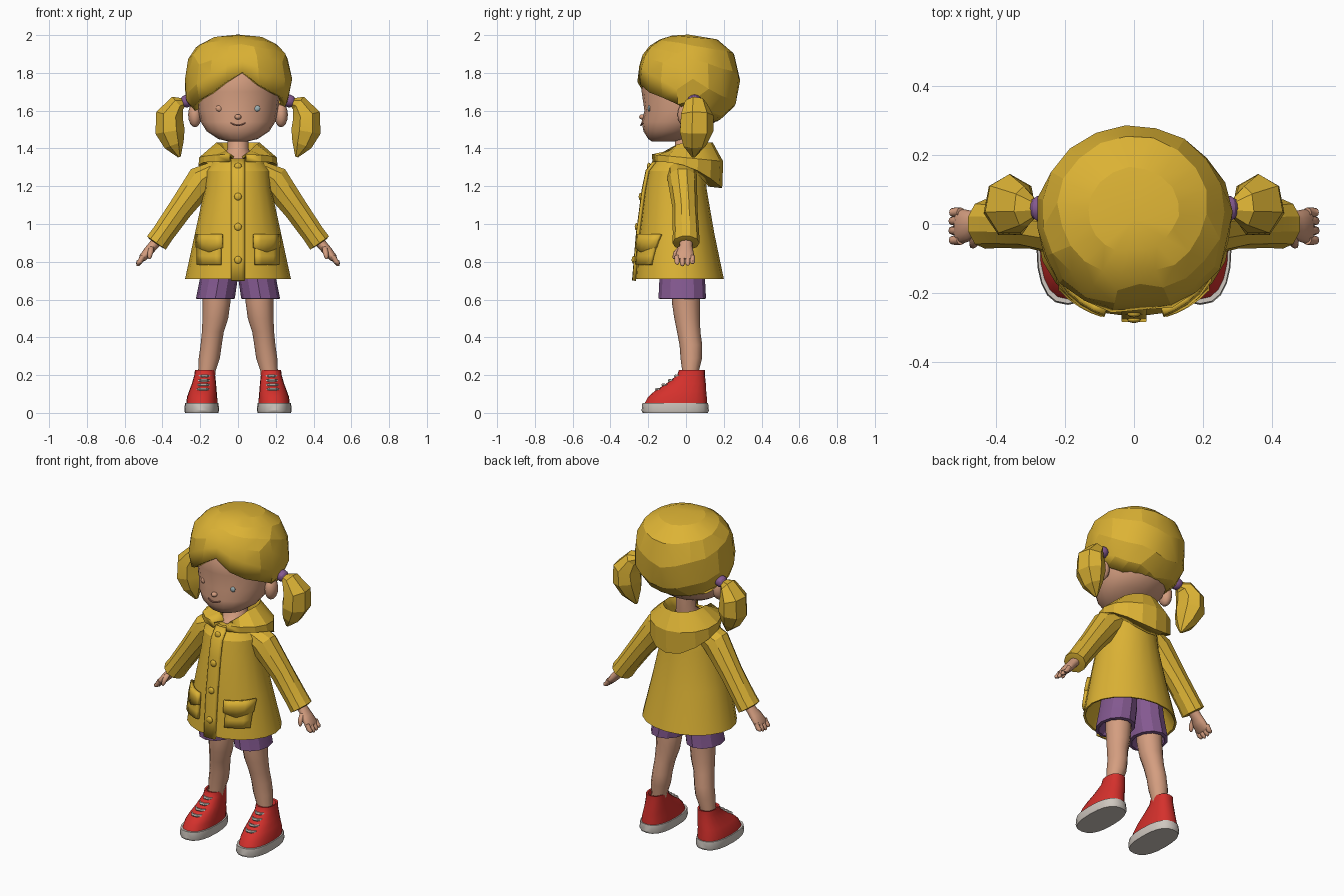
import bpy, bmesh, random
from math import sin, cos, acos, radians, pi, sqrt, copysign
from mathutils import Vector

random.seed(4)
cube = bpy.data.objects.get("Cube")
if cube:
    bpy.data.objects.remove(cube, do_unlink=True)


def material(name, r, g, b):
    m = bpy.data.materials.new(name)
    m.use_nodes = True
    m.diffuse_color = (r, g, b, 1)
    m.node_tree.nodes["Principled BSDF"].inputs["Base Color"].default_value = (r, g, b, 1)
    return m


YELLOW = material("yellow", 0.72, 0.45, 0.035)
SKIN = material("skin", 0.66, 0.34, 0.215)
PURPLE = material("purple", 0.23, 0.10, 0.28)
RED = material("red", 0.66, 0.03, 0.025)
WHITE = material("off white", 0.62, 0.57, 0.52)
LIPS = material("lips", 0.42, 0.17, 0.12)
IRIS = material("pale blue", 0.35, 0.45, 0.47)


def finish(name, bm, mat, mirror=False, angle=30, thick=0):
    bmesh.ops.recalc_face_normals(bm, faces=bm.faces)
    me = bpy.data.meshes.new(name)
    bm.to_mesh(me)
    bm.free()
    me.materials.append(mat)
    ob = bpy.data.objects.new(name, me)
    bpy.context.collection.objects.link(ob)
    if angle:
        bpy.ops.object.select_all(action='DESELECT')
        ob.select_set(True)
        bpy.context.view_layer.objects.active = ob
        bpy.ops.object.shade_smooth_by_angle(angle=radians(angle))
    if thick:
        s = ob.modifiers.new("thickness", 'SOLIDIFY')
        s.thickness, s.offset = thick, 0
    if mirror:
        ob.modifiers.new("mirror", 'MIRROR')
    return ob


def spow(v, p):
    return copysign(abs(v) ** p, v)


def tube(name, rings, mat, n=12, flat=False, power=1, **kw):
    """Loft closed rings (x, y, z, radius across, radius along y); flat keeps rings level."""
    bm = bmesh.new()
    pts = [Vector(r[:3]) for r in rings]
    loops = []
    for i, (p, r) in enumerate(zip(pts, rings)):
        d = Vector((0, 0, 1)) if flat else pts[min(i + 1, len(pts) - 1)] - pts[max(i - 1, 0)]
        v = d.cross(Vector((0, 1, 0))).normalized()
        loop = []
        for k in range(n):
            a = 2 * pi * k / n
            loop.append(bm.verts.new(p + v * r[3] * spow(sin(a), power)
                                     + Vector((0, r[4] * spow(cos(a), power), 0))))
        loops.append(loop)
    for a, b in zip(loops, loops[1:]):
        for k in range(n):
            bm.faces.new((a[k], a[(k + 1) % n], b[(k + 1) % n], b[k]))
    bm.faces.new(loops[0])
    bm.faces.new(loops[-1])
    return finish(name, bm, mat, **kw)


def sheet(name, rows, mat, wrap=False, tris=False, **kw):
    """Grid surface through rows of points."""
    bm = bmesh.new()
    g = [[bm.verts.new(p) for p in row] for row in rows]
    n = len(rows[0])
    for a, b in zip(g, g[1:]):
        for k in range(n if wrap else n - 1):
            bm.faces.new((a[k], a[(k + 1) % n], b[(k + 1) % n], b[k]))
    bmesh.ops.remove_doubles(bm, verts=bm.verts, dist=0.0005)
    if tris:
        bmesh.ops.triangulate(bm, faces=bm.faces)
    return finish(name, bm, mat, **kw)


def ball(name, loc, size, mat, **kw):
    bm = bmesh.new()
    bmesh.ops.create_uvsphere(bm, u_segments=12, v_segments=8, radius=1)
    for v in bm.verts:
        v.co = Vector([c * s + l for c, s, l in zip(v.co, size, loc)])
    return finish(name, bm, mat, angle=60, **kw)


def lerp(table, x):
    for (a, u), (b, v) in zip(table, table[1:]):
        if x <= b:
            return u + (v - u) * (x - a) / (b - a)
    return table[-1][1]


# Head and face
tube("head", [(0, -.12, 1.437, .05, .06), (0, -.10, 1.45, .105, .10), (0, -.07, 1.49, .165, .155),
              (0, -.04, 1.54, .197, .195), (0, -.02, 1.60, .212, .20), (0, 0, 1.70, .225, .235),
              (0, 0, 1.80, .22, .23), (0, 0, 1.90, .14, .15)], SKIN, n=20, flat=True, angle=60)
tube("neck", [(0, -.045, 1.32, .09, .09), (0, -.03, 1.36, .075, .08), (0, 0, 1.40, .056, .057),
              (0, 0, 1.52, .056, .057)], SKIN, flat=True, angle=60)
ball("ear", (.228, 0, 1.578), (.036, .045, .066), SKIN, mirror=True)
ball("nose", (0, -.23, 1.567), (.018, .018, .014), SKIN)
ball("right_eye", (-.1, -.195, 1.612), (.018, .008, .016), SKIN)
ball("left_eye", (.1, -.195, 1.612), (.018, .008, .016), IRIS)
tube("mouth", [(x, -.238 + 4 * x * x, 1.522 + 8 * x * x, .004, .005)
               for x in (-.04, -.02, 0, .02, .04)], LIPS, n=6)

# Hair cap: rows run from the crown to a hairline that depends on direction
hairline = [(-180, 1.53), (-120, 1.55), (-85, 1.60), (-65, 1.645), (-40, 1.68), (-20, 1.745), (0, 1.80),
            (20, 1.73), (40, 1.69), (65, 1.66), (85, 1.60), (120, 1.55), (180, 1.53)]
rows = []
ROWS, COLS = 6, 20
for i in range(ROWS + 1):
    row = []
    for k in range(COLS):
        phi = -180 + 360 * k / COLS
        low = (lerp(hairline, phi) - 1.76) / .225
        a = i / ROWS * acos(spow(max(-1, min(1, low)), 1.25))
        r, z = abs(sin(a)) ** .8, spow(cos(a), .8)
        if 0 < i < ROWS:
            r *= random.uniform(.975, 1.015)
        if phi == 0 and i > 1:
            r *= .95
        q = radians(phi + 5)
        row.append((.272 * r * sin(q), .012 - .262 * r * cos(q), 1.76 + .228 * z))
    rows.append(row)
sheet("hair", rows, YELLOW, wrap=True, tris=True, angle=14, thick=.03)

# Pigtails and their bands
tube("pigtail", [(.28, .045, 1.645, .02, .02), (.32, .05, 1.64, .045, .06), (.362, .055, 1.575, .075, .09),
                 (.36, .052, 1.49, .08, .093), (.338, .045, 1.42, .055, .065),
                 (.31, .04, 1.355, .008, .01)], YELLOW, n=7, angle=14, mirror=True)
tube("hair_band", [(.25, .045, 1.66, .026, .03), (.262, .045, 1.655, .033, .037),
                   (.28, .045, 1.647, .033, .037), (.294, .045, 1.64, .024, .028)],
     PURPLE, n=12, mirror=True)

# Coat body, with a hollow under the hem
coat = [(.71, -.035, .28, .235), (.95, -.05, .228, .20), (1.18, -.055, .178, .165),
        (1.28, -.05, .17, .15), (1.345, -.03, .125, .12)]
inner = [(0, -.035, .85, .19, .16), (0, -.035, .712, .268, .224)]
tube("coat", inner + [(0, cy, z, rx, ry) for z, cy, rx, ry in coat], YELLOW, n=20, flat=True, angle=25)


def coat_y(x, z):
    cy, rx, ry = (lerp([(c[0], c[j]) for c in coat], z) for j in (1, 2, 3))
    return cy - ry * sqrt(max(0, 1 - (x / rx) ** 2))


def patch(name, x0, x1, zs, lift, thick, point=0, **kw):
    """Plate that follows the coat front; point lowers the middle of its bottom edge."""
    rows = []
    for i, z in enumerate(zs):
        row = []
        for k in range(5):
            x = x0 + (x1 - x0) * k / 4
            zz = z - (point * (1 - abs(k - 2) / 2) if i == 0 else 0)
            row.append((x, coat_y(x, zz) - lift, zz))
        rows.append(row)
    sheet(name, rows, YELLOW, thick=thick, **kw)


patch("placket", -.036, .036, (.70, .82, .95, 1.06, 1.18, 1.28, 1.34), .006, .018)
patch("pocket", .09, .21, (.785, .83, .88, .93), .008, .026, mirror=True)
patch("pocket_flap", .083, .217, (.875, .91, .945), .018, .02, point=.025, mirror=True)
for i, z in enumerate((.81, .985, 1.145, 1.305)):
    ball("button_%d" % (i + 1), (0, coat_y(0, z) - .016, z), (.02, .01, .02), YELLOW)

# Hood lying on the shoulders, open at the front
rows = [[] for _ in range(5)]
for deg in range(12, 349, 24):
    s, c = sin(radians(deg)), cos(radians(deg))
    b = (1 - c) / 2
    edge = 1.335 - .14 * b ** 2.5
    rows[0].append((.07 * s, -.075 * c, 1.335))
    rows[1].append((.115 * s, .015 - .125 * c, 1.425 - .08 * max(0, c) ** 3))
    rows[2].append((.2 * s, .005 - .185 * c, 1.365 - .035 * b))
    rows[3].append((.205 * s, .005 - .182 * c, edge))
    rows[4].append((.15 * s, -.01 - .13 * c, edge + .01))
sheet("hood", rows, YELLOW, angle=20, thick=.014)

# Sleeves and hands
tube("sleeve", [(.10, -.02, 1.295, .05, .08), (.19, -.02, 1.235, .085, .078), (.305, -.005, 1.08, .068, .066),
                (.40, 0, .945, .062, .07), (.432, 0, .90, .064, .072), (.434, 0, .897, .045, .055)],
     YELLOW, n=10, angle=25, mirror=True)
tube("palm", [(.42, 0, .92, .03, .035), (.45, 0, .885, .026, .034), (.475, -.005, .855, .026, .044),
              (.505, -.007, .82, .021, .052), (.513, -.007, .81, .014, .048)], SKIN, angle=60, mirror=True)
for i, y in enumerate((-.047, -.019, .009, .034)):
    tip = .775 + .008 * abs(i - 1.3)
    tube("finger_%d" % (i + 1), [(.503, y, .83, .014, .014), (.519, y, .80, .014, .014),
                                 (.53, y, tip + .008, .011, .012), (.532, y, tip, .005, .006)],
         SKIN, n=8, angle=60, mirror=True)
tube("thumb", [(.458, -.025, .88, .015, .016), (.463, -.05, .852, .015, .016),
               (.468, -.06, .825, .011, .012), (.47, -.062, .815, .004, .005)],
     SKIN, n=8, angle=60, mirror=True)

# Shorts
tube("shorts", [(.09, -.02, .82, .09, .12), (.10, -.02, .72, .10, .12), (.12, -.02, .605, .103, .126),
                (.12, -.02, .602, .085, .105), (.118, -.01, .65, .07, .075)],
     PURPLE, n=12, flat=True, angle=25, mirror=True)

# Legs
tube("leg", [(.115, 0, .70, .074, .075), (.114, 0, .58, .073, .074), (.12, .006, .50, .068, .068),
             (.133, .014, .43, .058, .062), (.142, .026, .36, .056, .06), (.152, .028, .29, .056, .057),
             (.165, .024, .22, .046, .044), (.17, .024, .14, .045, .044)],
     SKIN, n=12, flat=True, angle=60, mirror=True)

# Shoes
tube("shoe_sole", [(.192, -.057, 0, .088, .172), (.192, -.057, .012, .092, .178),
                   (.192, -.057, .052, .089, .174)], WHITE, n=20, flat=True, power=.8, mirror=True)
tube("shoe_upper", [(.192, -.055, .045, .083, .167), (.19, -.045, .085, .08, .155),
                    (.186, -.03, .115, .073, .137), (.18, 0, .155, .064, .105),
                    (.176, .027, .20, .055, .073), (.175, .032, .228, .053, .069),
                    (.175, .032, .226, .044, .056), (.174, .03, .20, .042, .05)],
     RED, n=20, flat=True, power=.85, angle=40, mirror=True)
for i in range(4):
    t = i / 3
    y, z, x, w = -.155 + .1 * t, .122 + .07 * t, .185 - .008 * t, .034 - .004 * t
    tube("lace_%d" % (i + 1), [(x - w, y + .02, z, .008, .009), (x - w / 2, y, z + .003, .008, .009),
                               (x + w / 2, y, z + .003, .008, .009), (x + w, y + .02, z, .008, .009)],
         WHITE, n=6, mirror=True)
